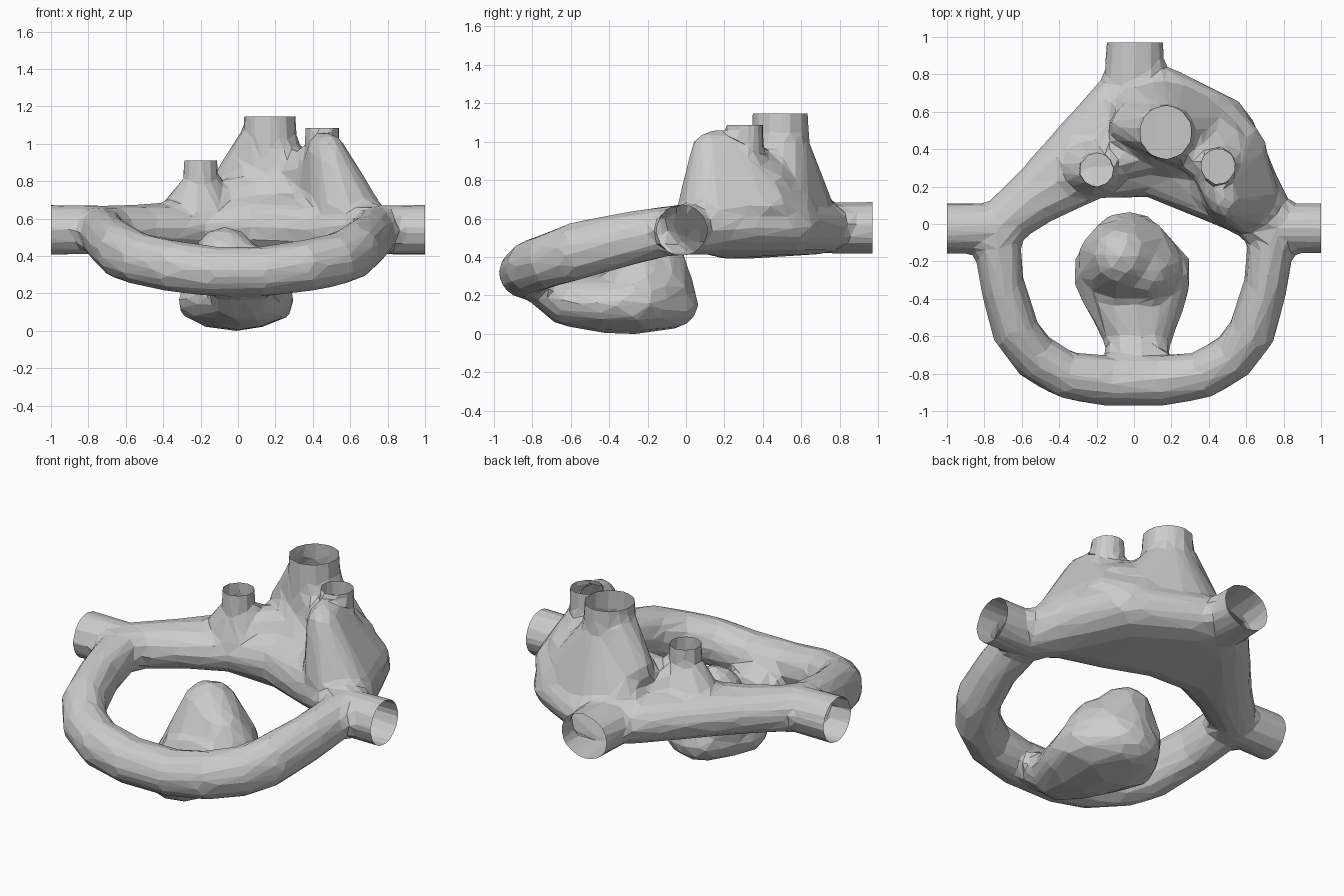
import bpy, bmesh
from mathutils import Vector

if "Cube" in bpy.data.objects:
    bpy.data.objects.remove(bpy.data.objects["Cube"])

# unit sphere sample points used by every hull
tmp = bmesh.new()
bmesh.ops.create_icosphere(tmp, subdivisions=2, radius=1)
UNIT = [v.co.copy() for v in tmp.verts]
tmp.free()

raw = bpy.data.meshes.new("raw_volume")
total = bmesh.new()


def hull(*blobs):
    """Convex solid around ellipsoids given as (x, y, z, r) or (x, y, z, rx, ry, rz)."""
    bm = bmesh.new()
    for b in blobs:
        c = Vector(b[:3])
        r = b[3:] if len(b) == 6 else (b[3],) * 3
        for u in UNIT:
            bm.verts.new(c + Vector((u.x * r[0], u.y * r[1], u.z * r[2])))
    bmesh.ops.convex_hull(bm, input=bm.verts[:])
    bmesh.ops.delete(bm, geom=[v for v in bm.verts if not v.link_faces], context='VERTS')
    bmesh.ops.recalc_face_normals(bm, faces=bm.faces[:])
    part = bpy.data.meshes.new("part")
    bm.to_mesh(part)
    bm.free()
    total.from_mesh(part)
    bpy.data.meshes.remove(part)


def chain(*blobs):
    for a, b in zip(blobs, blobs[1:]):
        hull(a, b)


# ring passage and side exits, mirrored
for s in (-1, 1):
    chain((s * .735, -.07, .54, .13), (s * .705, -.32, .49, .12, .12, .145),
          (s * .63, -.58, .43, .13, .13, .155), (s * .53, -.71, .385, .13, .13, .145),
          (s * .36, -.81, .35, .13, .13, .14),
          (s * .13, -.84, .32, .14, .137, .135), (0, -.84, .32, .14, .137, .135))
    chain((s * .7, -.02, .54, .135), (s * 1.2, -.025, .54, .14))

# low main gallery
arm = (-.5, .17, .545, .16, .17, .135)
mid = (-.23, .31, .55, .2, .18, .14)
back = (-.1, .62, .55, .16, .17, .135)
rear = (.12, .7, .55, .2, .15, .135)
east = (.43, .5, .56, .22, .2, .15)
core = (.1, .31, .56, .17)
corner = (.61, .13, .56, .2, .2, .15)
inner = (.4, .2, .56, .17)
hull((-.74, -.02, .54, .13), arm)
hull(arm, mid, back)
hull(mid, back, rear, east, core)
hull(core, east, corner, inner)
hull(corner, (.76, -.03, .54, .13))
chain((0, .62, .55, .18, .18, .13), (.01, 1.2, .55, .142))

# tall mound with the three chimneys
hull((.3, .44, .65, .38, .26, .1), (.13, .5, .87, .2, .15, .06))
hull((-.02, .53, .8, .12, .11, .1), (.17, .49, 1.08, .135, .14, .1), (.22, .45, .75, .15))
hull((.12, .6, .67, .26, .17, .1), (.17, .5, 1.0, .14, .14, .1), (.36, .5, .7, .2, .16, .1))
chain((.17, .49, .97, .155), (.17, .49, 1.35, .13, .138, .14))
hull((.58, .13, .65, .2, .18, .1), (.46, .2, .95, .1, .14, .11),
     (.49, .13, .94, .09, .11, .12), (.49, .4, .66, .22, .2, .12))
hull((.45, .27, .87, .11), (.24, .46, .84, .12), (.45, .4, .72, .18))
chain((.45, .31, .95, .1), (.45, .31, 1.3, .09))
hull((-.22, .31, .62, .22, .17, .12), (-.2, .29, .8, .088))
chain((-.2, .29, .75, .1), (-.2, .29, 1.15, .083))
hull((-.15, .34, .68, .11), (.1, .4, .72, .13), (0, .5, .68, .12))

# sunken chamber inside the ring
foot = (.02, -.62, .175, .18, .13, .13)
hull((-.01, -.26, .165, .33, .24, .16), (-.03, -.08, .16, .2, .15, .13),
     (.01, -.42, .15, .27, .15, .14), foot)
hull(foot, (.01, -.8, .29, .18, .1, .1))
hull((-.03, -.2, .24, .28, .25, .16), (-.07, -.17, .42, .16, .16, .14))
hull((.05, -.24, .25, .22, .2, .15), (.06, -.25, .36, .13, .13, .11))

total.to_mesh(raw)
total.free()
shell = bpy.data.objects.new("tunnel_shell", raw)
bpy.context.collection.objects.link(shell)

# fuse into one skin, relax, reduce to coarse facets
rm = shell.modifiers.new("fuse", 'REMESH')
rm.mode = 'VOXEL'
rm.voxel_size = .022
sm = shell.modifiers.new("relax", 'SMOOTH')
sm.factor, sm.iterations = .5, 10
dg = bpy.context.evaluated_depsgraph_get()
count = len(shell.evaluated_get(dg).data.polygons) * 2
dec = shell.modifiers.new("facets", 'DECIMATE')
dec.ratio = min(1, 1900 / count)
dg = bpy.context.evaluated_depsgraph_get()
skin = bpy.data.meshes.new_from_object(shell.evaluated_get(dg))
shell.modifiers.clear()
shell.data = skin
bpy.data.meshes.remove(raw)

# slice the passages open
bm = bmesh.new()
bm.from_mesh(skin)


def slice_open(point, normal, radius):
    p, n = Vector(point), Vector(normal)

    def near(co):
        d = co - p
        return (d - n * d.dot(n)).length < radius and d.dot(n) > -.25

    faces = [f for f in bm.faces if any(near(v.co) for v in f.verts)]
    geom = list({e for f in faces for e in f.edges}) + list({v for f in faces for v in f.verts}) + faces
    bmesh.ops.bisect_plane(bm, geom=geom, dist=1e-5, plane_co=p, plane_no=n)
    dead = [v for v in bm.verts if near(v.co) and (v.co - p).dot(n) > 1e-4]
    bmesh.ops.delete(bm, geom=dead, context='VERTS')


for s in (-1, 1):
    slice_open((s, -.025, .54), (s, 0, 0), .3)
slice_open((0, .97, .55), (0, 1, 0), .3)
slice_open((.17, .49, 1.145), (0, 0, 1), .19)
slice_open((.45, .31, 1.085), (0, 0, 1), .13)
slice_open((-.2, .29, .91), (0, 0, 1), .13)

# settle on the ground
low = min(v.co.z for v in bm.verts)
for v in bm.verts:
    if v.co.z < .4:
        v.co.z -= low * (.4 - v.co.z) / (.4 - low)
bm.to_mesh(skin)
bm.free()
for f in skin.polygons:
    f.use_smooth = False
